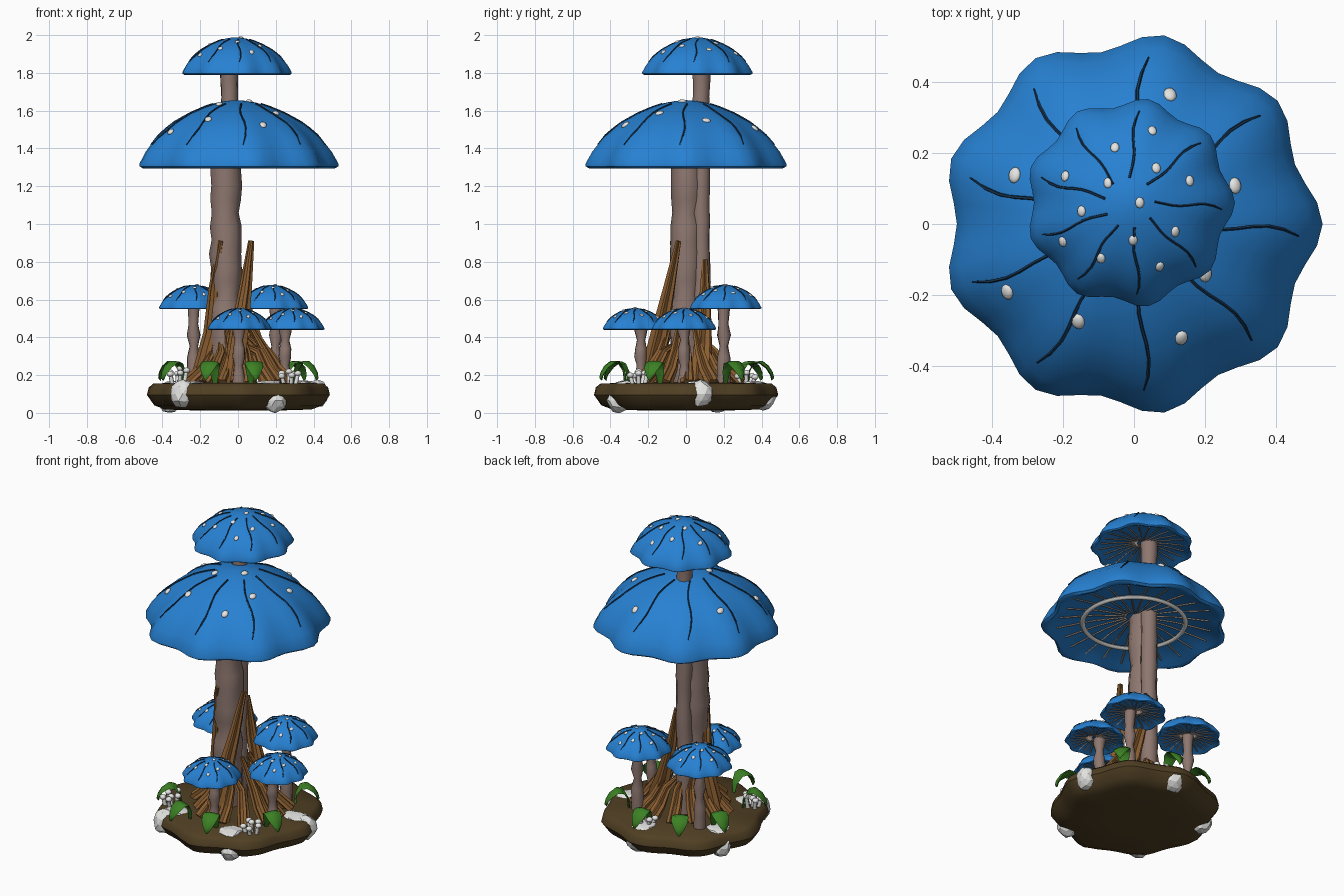
import bpy, bmesh, math, random
from mathutils import Vector, Matrix

random.seed(4)
if "Cube" in bpy.data.objects:
    bpy.data.objects.remove(bpy.data.objects["Cube"])


def material(name, rgb):
    m = bpy.data.materials.new(name)
    m.use_nodes = True
    m.diffuse_color = (*rgb, 1)
    m.node_tree.nodes["Principled BSDF"].inputs["Base Color"].default_value = (*rgb, 1)
    return m


BLUE = material("cap blue", (0.02, 0.22, 0.65))
NAVY = material("groove navy", (0.008, 0.035, 0.085))
STALK = material("stalk grey brown", (0.27, 0.185, 0.16))
BARK = material("root brown", (0.25, 0.11, 0.03))
SOIL = material("soil dark brown", (0.08, 0.05, 0.017))
LEAF = material("leaf green", (0.045, 0.22, 0.018))
WHITE = material("stone white", (0.78, 0.78, 0.77))
GILL = material("gill tan", (0.4, 0.3, 0.24))


def part(name, bm, mat, smooth=None):
    bmesh.ops.recalc_face_normals(bm, faces=bm.faces)
    mesh = bpy.data.meshes.new(name)
    bm.to_mesh(mesh)
    bm.free()
    mesh.materials.append(mat)
    ob = bpy.data.objects.new(name, mesh)
    bpy.context.collection.objects.link(ob)
    if smooth:
        bpy.ops.object.select_all(action="DESELECT")
        ob.select_set(True)
        bpy.context.view_layer.objects.active = ob
        bpy.ops.object.shade_smooth_by_angle(angle=math.radians(smooth))


def bridge(bm, rings, caps=True):
    rings = [[bm.verts.new(p) for p in ring] for ring in rings]
    n = len(rings[0])
    for a, b in zip(rings, rings[1:]):
        for i in range(n):
            bm.faces.new((a[i], a[(i + 1) % n], b[(i + 1) % n], b[i]))
    if caps:
        bm.faces.new(rings[0])
        bm.faces.new(rings[-1])


def tube(bm, points, radii, sides=5, twist=0.0, flute=0.0):
    """Tapered tube along points; flute gives every second corner a groove."""
    pts = [Vector(p) for p in points]
    rings = []
    for k, p in enumerate(pts):
        d = (pts[min(k + 1, len(pts) - 1)] - pts[max(k - 1, 0)]).normalized()
        u = d.cross(Vector((0.3, 1, 0.1))).normalized()
        v = d.cross(u)
        ring = []
        for i in range(sides):
            a = math.tau * i / sides + twist * k
            r = radii[k] * (1 - flute * (i % 2))
            ring.append(p + (u * math.cos(a) + v * math.sin(a)) * r)
        rings.append(ring)
    bridge(bm, rings)


def blob(bm, pos, size, normal=(0, 0, 1), rough=0.0, detail=2):
    rot = Vector((0, 0, 1)).rotation_difference(Vector(normal)).to_matrix().to_4x4()
    m = Matrix.Translation(pos) @ rot @ Matrix.Diagonal((*size, 1))
    out = bmesh.ops.create_icosphere(bm, subdivisions=detail, radius=1, matrix=m)
    for v in out["verts"]:
        v.co += (v.co - Vector(pos)) * random.uniform(-rough, rough)


def polar(r, deg, z):
    a = math.radians(deg)
    return Vector((r * math.cos(a), r * math.sin(a), z))


# Mushroom caps: one lobed profile, measured in cap radii
DOME = [(0, .7), (.1, .693), (.2, .675), (.35, .625), (.5, .56), (.68, .455),
        (.84, .31), (.94, .17), (1, .05), (1, .02), (.97, 0)]
UNDER = [(.93, .01), (.85, .05), (.6, .1), (.3, .14), (0, .15)]
LOBES = 9


def height(profile, f):
    pairs = sorted(profile)
    for (a, ha), (b, hb) in zip(pairs, pairs[1:]):
        if f <= b:
            return ha + (hb - ha) * (f - a) / max(b - a, 1e-6)
    return pairs[-1][1]


def cap_point(centre, R, f, h, a):
    r = R * f * (1 + .047 * f * f * math.cos(LOBES * a))
    return Vector(centre) + Vector((r * math.cos(a), r * math.sin(a), R * h))


def make_cap(name, centre, R, spots):
    bm = bmesh.new()
    seg = LOBES * 6
    profile = [(max(f, .005), h) for f, h in DOME + UNDER]
    bridge(bm, [[cap_point(centre, R, f, h, math.tau * i / seg) for i in range(seg)]
                for f, h in profile])
    part(name, bm, BLUE, 50)

    # Wavy dark grooves over the dome
    bm = bmesh.new()
    for k in range(LOBES):
        base = math.tau * k / LOBES + .1 * math.cos((k - 3) * math.pi / 4)
        path = []
        for s in range(9):
            t = s / 8
            f = .25 + .64 * t
            a = base + .12 * (1 - t) ** 2 - .05 * math.sin(math.tau * t)
            path.append(cap_point(centre, R, f, height(DOME[:9], f) + .004, a))
        rad = .0025 + .005 * R
        tube(bm, path, [rad] * 8 + [rad * .5], 5)
    part(name + "_grooves", bm, NAVY)

    # Raised pale spots
    bm = bmesh.new()
    for f, a in spots:
        p = cap_point(centre, R, f, height(DOME, f), a)
        slope = (height(DOME, f - .03) - height(DOME, f + .03)) / .06
        normal = Vector((slope * math.cos(a), slope * math.sin(a), 1)).normalized()
        s = .005 + .027 * R
        blob(bm, p, (s, s * 1.25, s * .6), normal)
    part(name + "_spots", bm, WHITE, 60)

    # Radial gills underneath
    bm = bmesh.new()
    for k in range(24):
        a = math.tau * k / 24
        path = [cap_point(centre, R, f, height(UNDER, f) - .004, a) for f in (.1, .45, .85)]
        tube(bm, path, [.003 + .004 * R] * 3, 4)
    part(name + "_gills", bm, GILL)


spiral = [(.1 + .7 * math.sqrt(k / 13), k * 2.4) for k in range(13)]
big_spots = [(.1, .36), (.29, .11), (-.33, .135), (-.355, -.19), (-.155, -.27),
             (.135, -.325), (.2, -.14), (-.1, -.09), (.06, -.02)]
big_spots = [(math.hypot(x + .008, y) / .515, math.atan2(y, x + .008)) for x, y in big_spots]
make_cap("main_cap", (-.008, 0, 1.295), .515, big_spots)
make_cap("top_cap", (-.012, .06, 1.79), .283, spiral)
# centre, radius and stalk foot of the small mushrooms
small = {"left_back": ((.18, .21, .55), .183, (.2, .2)),
         "right_back": ((-.235, .2, .55), .183, (-.235, .2)),
         "front": ((.005, -.27, .44), .165, (.005, -.24)),
         "left": ((.285, -.01, .44), .165, (.25, -.01))}
for key, (c, R, foot) in small.items():
    make_cap(key + "_small_cap", c, R, spiral)

# Pale ring hanging under the main cap
bm = bmesh.new()
ring = []
for i in range(48):
    ring.append([polar(.295 + .015 * math.cos(b), i * 7.5, 1.325 + .012 * math.sin(b))
                 for b in [math.tau * j / 6 for j in range(6)]])
bridge(bm, ring + ring[:1], False)
bmesh.ops.remove_doubles(bm, verts=bm.verts, dist=1e-5)
part("cap_ring", bm, WHITE, 60)


# Knotty stalks; pinch lists the heights where the stalk narrows
def stalk(name, foot, z0, z1, radius, rings, pinch, depth):
    bm = bmesh.new()
    pts, rad = [], []
    for k in range(rings):
        z = z0 + (z1 - z0) * k / (rings - 1)
        narrow = max(max(0, 1 - abs(z - p) / .06) for p in pinch)
        wob = .06 * radius
        pts.append((foot[0] + random.uniform(-wob, wob), foot[1] + random.uniform(-wob, wob), z))
        rad.append(radius * (1 - depth * narrow) * random.uniform(.96, 1.04))
    tube(bm, pts, rad, 9, .04)
    part(name, bm, STALK, 45)


stalk("main_stalk", (-.064, 0), .12, 1.42, .084, 19, (1.08, .62), .25)
stalk("tall_stalk", (-.045, .08), .12, 1.92, .049, 23, (.9, 1.7), .15)
for key, (c, R, foot) in small.items():
    stalk(key + "_small_stalk", foot, .12, c[2] + R * .2, .036, 9, (c[2] - .06, c[2] - .2), .4)

# Lobed soil base
bm = bmesh.new()
rings = []
wave = [random.uniform(.97, 1.03) for i in range(8)]
for f, z in ((.01, .012), (.4, .012), (.8, .018), (.92, .04), (1, .095), (.98, .135),
             (.93, .155), (.5, .163), (.01, .165)):
    rings.append([polar(.468 * f * (1 + .035 * math.cos(math.radians(i * 5 * 8))) * wave[i // 9],
                        i * 5, z) for i in range(72)])
bridge(bm, rings)
part("soil_base", bm, SOIL, 40)

# Five pale stones sunk into the rim, each with a flat patch on top
bm = bmesh.new()
for k, (r, z, s) in enumerate(((.425, .1, .072), (.41, .085, .075), (.4, .07, .07),
                               (.43, .1, .076), (.405, .065, .07))):
    deg = 11 + 72 * k
    blob(bm, polar(r, deg, z), (s * .9, s * .9, min(s, z)), rough=.08)
    blob(bm, polar(.355, deg, .157), (.07, .065, .014), rough=.2)
part("rim_stones", bm, WHITE)

# Grooved roots flaring from the trunk, and tall splinters
bm = bmesh.new()
for k in range(13):
    deg = k * 360 / 13 + random.uniform(-6, 6)
    reach, top = random.uniform(.24, .3), random.uniform(.36, .5)
    off = Vector((.01, 0, 0))
    path = [off + polar(reach, deg, .155), off + polar(reach * .72, deg, .23),
            off + polar(reach * .52, deg, .32), Vector((-.03, 0, 0)) + polar(.085, deg, top)]
    tube(bm, path, [.038, .035, .028, .013], 12, .1, .32)
for path in ([(-.03, -.2, .16), (.005, -.14, .42), (.04, -.09, .66), (.07, -.04, .91)],
             [(-.2, -.01, .16), (-.135, 0, .42), (-.122, -.02, .66), (-.09, -.072, .91)],
             [(.17, .08, .16), (.09, .09, .36), (.03, .1, .58), (-.005, .1, .81)]):
    tube(bm, path, [.058, .05, .034, .016], 12, .08, .32)
part("roots", bm, BARK)

# Arching broad leaves
bm = bmesh.new()
for deg in (248, 210, 154, 120, 85, 40, -25, -78):
    a = math.radians(deg)
    out, side = Vector((math.cos(a), math.sin(a), 0)), Vector((-math.sin(a), math.cos(a), 0))
    rings = []
    for r, z, w in ((.325, .15, .012), (.332, .215, .026), (.36, .262, .042), (.395, .267, .05),
                    (.43, .24, .044), (.452, .205, .026), (.46, .175, .006)):
        mid = out * r + Vector((0, 0, z))
        lift = Vector((0, 0, .009)) + out * .009
        rings.append([mid - side * w, mid - side * w * .4 + lift, mid + side * w * .4 + lift,
                      mid + side * w, mid - lift * .6])
    bridge(bm, rings)
part("leaves", bm, LEAF, 60)

# Clusters of tiny pale sprouts
bm = bmesh.new()
for x, y, tall in ((-.32, -.21, 1), (.27, -.25, .75), (.05, .32, .7)):
    for k in range(6):
        p = Vector((x, y, .15)) + polar(.034 * (k > 0), k * 72, 0)
        tip = p + Vector(((p.x - x) * .4, (p.y - y) * .4, random.uniform(.05, .095) * tall))
        tube(bm, [p, tip], [.012, .011], 6)
        blob(bm, tip, (.019, .019, .015))
part("sprouts", bm, WHITE, 60)
